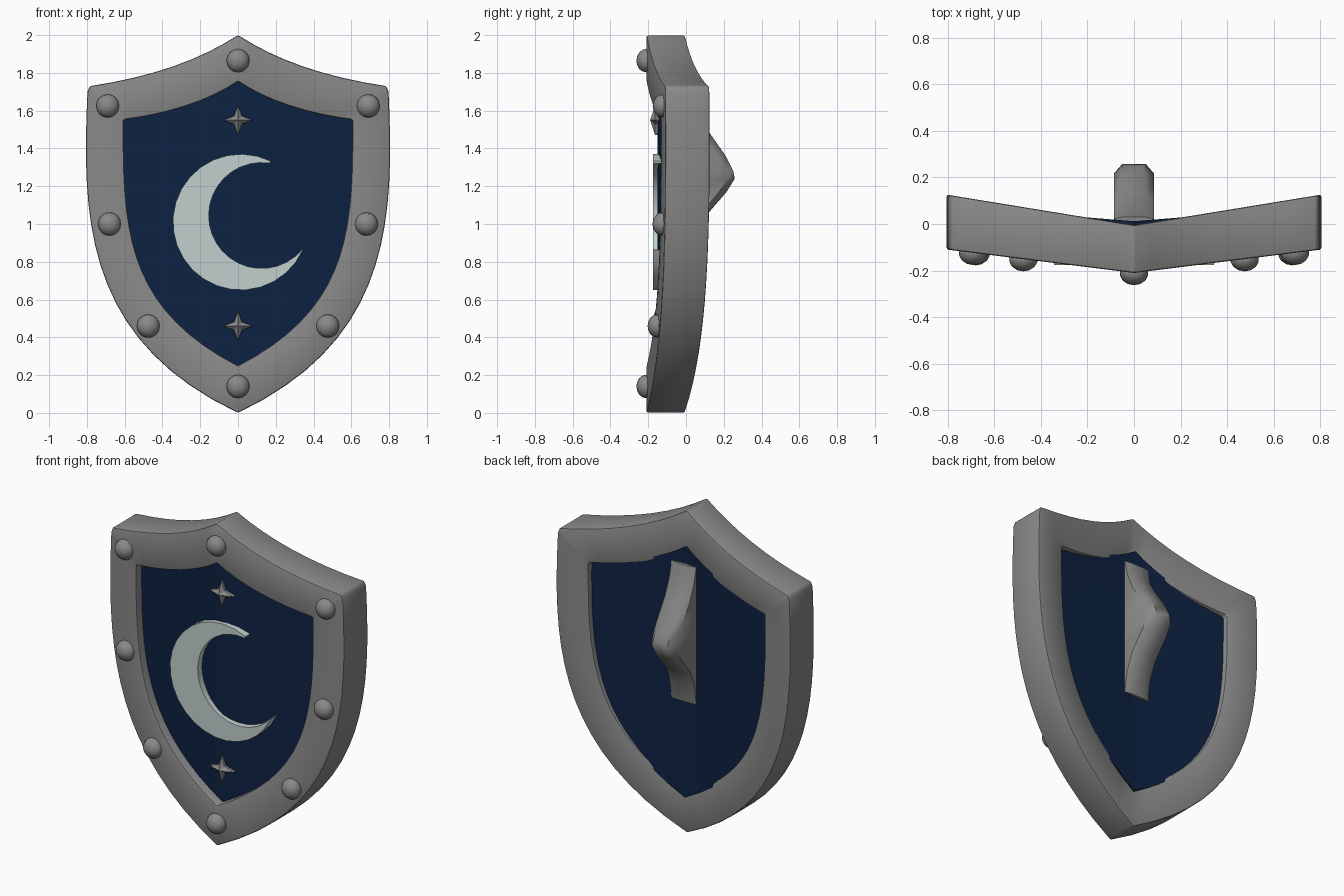
import bpy, bmesh, math
from mathutils import Vector
from mathutils.geometry import interpolate_bezier

cube = bpy.data.objects.get("Cube")
if cube:
    bpy.data.objects.remove(cube, do_unlink=True)


def material(name, rgb):
    m = bpy.data.materials.new(name)
    m.use_nodes = True
    m.diffuse_color = (*rgb, 1)
    bsdf = next(n for n in m.node_tree.nodes if n.type == 'BSDF_PRINCIPLED')
    bsdf.inputs["Base Color"].default_value = (*rgb, 1)
    return m


steel = material("steel grey", (0.25, 0.25, 0.25))
navy = material("navy blue", (0.004, 0.016, 0.055))
pale = material("pale silver", (0.54, 0.63, 0.61))


def finish(name, bm, mat, bevel=0, segments=2, smooth=35):
    bmesh.ops.recalc_face_normals(bm, faces=bm.faces)
    mesh = bpy.data.meshes.new(name)
    bm.to_mesh(mesh)
    bm.free()
    mesh.materials.append(mat)
    ob = bpy.data.objects.new(name, mesh)
    bpy.context.collection.objects.link(ob)
    bpy.ops.object.select_all(action='DESELECT')
    ob.select_set(True)
    bpy.context.view_layer.objects.active = ob
    if bevel:
        mod = ob.modifiers.new("rounded edges", 'BEVEL')
        mod.width = bevel
        mod.segments = segments
        mod.limit_method = 'ANGLE'
        mod.angle_limit = math.radians(40)
        bpy.ops.object.modifier_apply(modifier=mod.name)
    if smooth:
        bpy.ops.object.shade_smooth_by_angle(angle=math.radians(smooth))
    return ob


def half_outline(top, side):
    """Top curve then side curve, from the upper point to the lower point (x, z)."""
    pts = []
    for curve, steps in ((top, 9), (side, 18)):
        a, b, c, d = (Vector(p) for p in curve)
        pts += interpolate_bezier(a, b, c, d, steps)
    return [Vector(p).to_2d() for p in pts]


outer = half_outline([(0, 2), (.2, 1.87), (.45, 1.78), (.785, 1.73)],
                     [(.797, 1.7), (.83, 1), (.8, .38), (0, 0)])
inner = half_outline([(0, 1.755), (.15, 1.65), (.38, 1.58), (.6, 1.553)],
                     [(.605, 1.545), (.61, .95), (.58, .55), (0, .25)])


def mirrored(pts):
    return pts + [Vector((-p.x, p.y)) for p in pts[-2:0:-1]]


def bent(p, base, slope):
    return (p.x, base + slope * abs(p.x), p.y)


def bridge(bm, a, b):
    n = len(a)
    for i in range(n):
        bm.faces.new((a[i], a[(i + 1) % n], b[(i + 1) % n], b[i]))


FRONT = (-.21, .125)
BACK = (-.005, .163)

# Rim: a bent frame with a four-sided section
bm = bmesh.new()
loops = [[bm.verts.new(bent(p, *plane)) for p in mirrored(line)]
         for line, plane in ((outer, FRONT), (outer, BACK), (inner, BACK), (inner, FRONT))]
for k in range(4):
    bridge(bm, loops[k], loops[(k + 1) % 4])
finish("rim", bm, steel, bevel=.02)

# Panel: bent sheet tucked into the rim
edge = [p.lerp(q, .1) for p, q in zip(inner, outer)]
ring, n = mirrored(edge), len(edge)
bm = bmesh.new()
sheets = [[bm.verts.new(bent(p, *plane)) for p in ring]
          for plane in ((-.15, .115), (.012, .08))]
bridge(bm, *sheets)
for s in sheets:
    bm.faces.new(s[:n])
    bm.faces.new(s[n - 1:] + s[:1])
finish("panel", bm, navy, smooth=20)


def prism(bm, pts, y0, y1):
    a = [bm.verts.new((x, y0, z)) for x, z in pts]
    b = [bm.verts.new((x, y1, z)) for x, z in pts]
    bridge(bm, a, b)
    return a, b


def arc(cx, cz, r, start, end, steps):
    angles = [math.radians(start + (end - start) * i / steps) for i in range(steps + 1)]
    return [(cx + r * math.cos(t), cz + r * math.sin(t)) for t in angles]


# Crescent: strip between two off-centre arcs
STEPS = 22
moon_out = arc(.015, 1.01, .36, 64, 336, STEPS)
moon_in = arc(.125, 1.045, .28, 81, 320, STEPS)
bm = bmesh.new()
for side in prism(bm, moon_out + moon_in[::-1], -.175, -.09):
    for i in range(STEPS):
        j = 2 * STEPS + 1 - i
        bm.faces.new((side[i], side[i + 1], side[j - 1], side[j]))
finish("crescent", bm, pale, smooth=30)

# Four-pointed stars with a raised centre
for name, z in (("upper_star", 1.55), ("lower_star", .46)):
    bm = bmesh.new()
    pts = []
    for i in range(8):
        r, t = (.03, .08)[i % 2 == 0], i * math.pi / 4
        pts.append((r * math.cos(t), z + r * math.sin(t)))
    front, back = prism(bm, pts, -.163, -.13)
    tip = bm.verts.new((0, -.19, z))
    for i in range(8):
        bm.faces.new((front[i], front[(i + 1) % 8], tip))
    bm.faces.new(back)
    finish(name, bm, steel, smooth=0)

# Domed rivets around the rim
rivets = [("top", 0, 1.865), ("bottom", 0, .14)]
for label, x, z in (("upper", .69, 1.625), ("middle", .68, 1.0), ("lower", .475, .46)):
    rivets += [("left_" + label, x, z), ("right_" + label, -x, z)]
for label, x, z in rivets:
    bm = bmesh.new()
    bmesh.ops.create_uvsphere(bm, u_segments=14, v_segments=8, radius=.062)
    bmesh.ops.scale(bm, vec=(1, .85, 1), verts=bm.verts)
    bmesh.ops.translate(bm, vec=bent(Vector((x, z)), *FRONT), verts=bm.verts)
    finish(label + "_rivet", bm, steel, smooth=60)

# Handle: solid hump on the back, rounded along its outer edges
profile = [(.03, 1.68), (.065, 1.58), (.13, 1.475), (.21, 1.36), (.25, 1.28), (.258, 1.24),
           (.215, 1.17), (.12, 1.06), (.06, .96), (.03, .83)]
bm = bmesh.new()
rows = []
for y, z in profile:
    r = .085
    lip = min(.04, y * .3)
    section = [(-r, -.01), (-r, y - lip), (-.05, y), (.05, y), (r, y - lip), (r, -.01)]
    rows.append([bm.verts.new((x, sy, z)) for x, sy in section])
for a, b in zip(rows, rows[1:]):
    bridge(bm, a, b)
bm.faces.new(rows[0])
bm.faces.new(rows[-1])
finish("handle", bm, steel, smooth=45)
